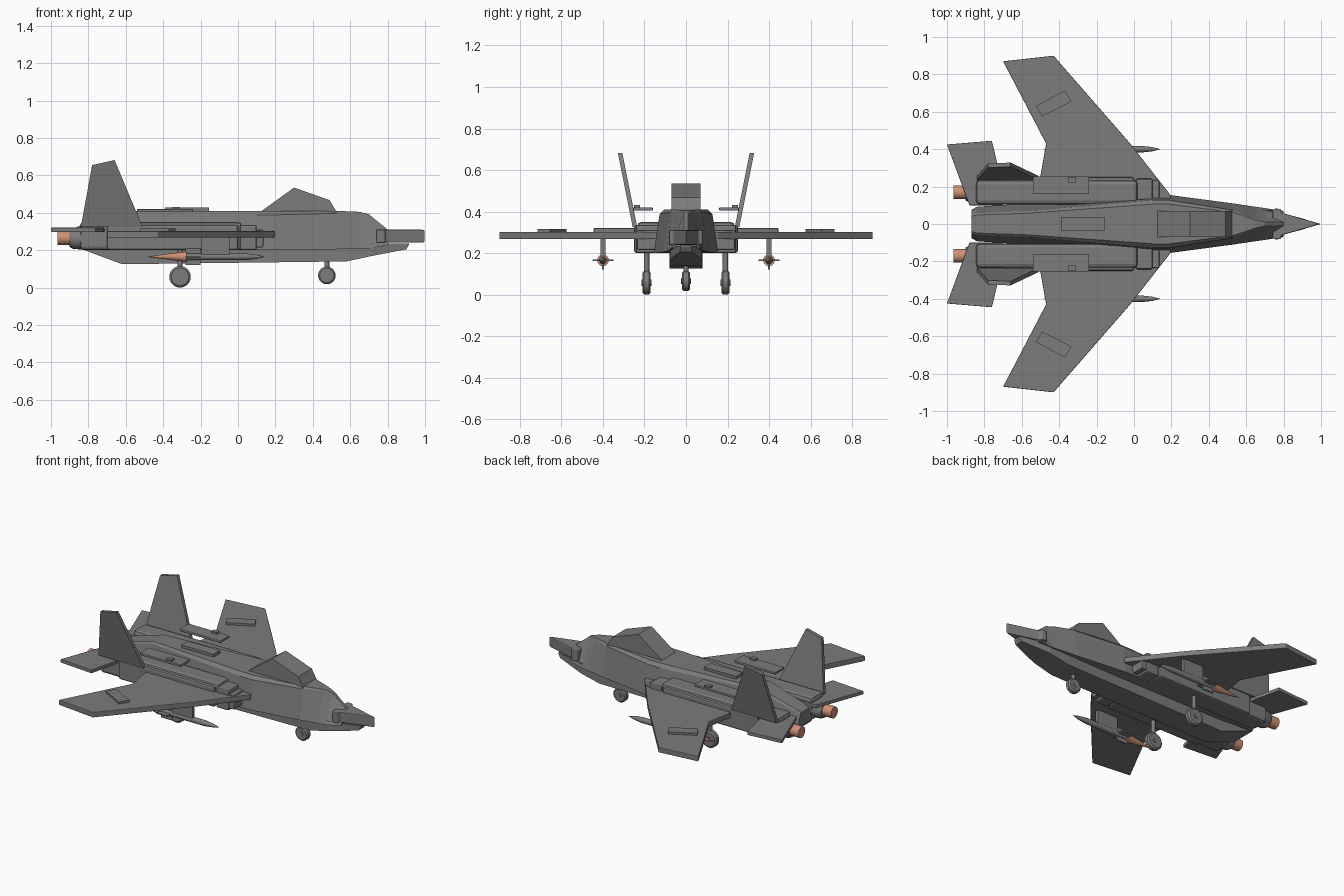
import bpy, bmesh, math
from mathutils import Vector

if "Cube" in bpy.data.objects:
    bpy.data.objects.remove(bpy.data.objects["Cube"])


def material(name, rgb):
    m = bpy.data.materials.new(name)
    m.diffuse_color = (*rgb, 1)
    m.use_nodes = True
    m.node_tree.nodes["Principled BSDF"].inputs["Base Color"].default_value = m.diffuse_color
    return m


GREY = material("airframe grey", (0.2, 0.2, 0.2))
COPPER = material("copper", (0.62, 0.28, 0.18))


def loft(name, rings, mat=GREY, mirror=False, bevel=0, smooth=False):
    """Skin a list of equal-length rings and cap both ends."""
    bm = bmesh.new()
    loops = [[bm.verts.new(p) for p in r] for r in rings]
    n = len(rings[0])
    for a, b in zip(loops, loops[1:]):
        for i in range(n):
            j = (i + 1) % n
            bm.faces.new((a[i], a[j], b[j], b[i]))
    bm.faces.new(loops[0])
    bm.faces.new(loops[-1])
    bmesh.ops.recalc_face_normals(bm, faces=bm.faces)
    me = bpy.data.meshes.new(name)
    bm.to_mesh(me)
    bm.free()
    ob = bpy.data.objects.new(name, me)
    bpy.context.collection.objects.link(ob)
    me.materials.append(mat)
    if bevel:
        mod = ob.modifiers.new("bevel", "BEVEL")
        mod.width, mod.segments = bevel, 2
        mod.limit_method = "ANGLE"
    if mirror:
        ob.modifiers.new("mirror", "MIRROR").use_axis = (False, True, False)
    if smooth:
        bpy.ops.object.select_all(action="DESELECT")
        bpy.context.view_layer.objects.active = ob
        ob.select_set(True)
        bpy.ops.object.shade_smooth_by_angle(angle=math.radians(35))
    return ob


def slab(name, outline, z0, z1, **kw):
    """Plan outline (x, y) given thickness in z."""
    return loft(name, [[(x, y, z) for x, y in outline] for z in (z0, z1)], **kw)


def side_plate(name, outline, y0, y1, **kw):
    """Side outline (x, z) given thickness in y."""
    return loft(name, [[(x, y, z) for x, z in outline] for y in (y0, y1)], **kw)


def box(name, x0, x1, y0, y1, z0, z1, **kw):
    return slab(name, [(x0, y0), (x1, y0), (x1, y1), (x0, y1)], z0, z1, **kw)


def lathe(name, profile, centre, axis="X", sides=20, **kw):
    """Turn (offset, radius) pairs about an axis through centre."""
    rings = []
    for d, r in profile:
        ring = []
        for i in range(sides):
            t = 2 * math.pi * i / sides
            c, s = r * math.cos(t), r * math.sin(t)
            p = {"X": (d, c, s), "Y": (c, d, s), "Z": (c, s, d)}[axis]
            ring.append(Vector(centre) + Vector(p))
        rings.append(ring)
    return loft(name, rings, smooth=True, **kw)


# Fuselage: x, lower z, lower half width, top z, top half width
stations = [
    (-0.87, 0.23, 0.075, 0.320, 0.045), (-0.84, 0.21, 0.092, 0.335, 0.055),
    (-0.58, 0.20, 0.110, 0.410, 0.065), (0.10, 0.20, 0.155, 0.410, 0.12),
    (0.19, 0.20, 0.155, 0.410, 0.12), (0.53, 0.205, 0.11, 0.410, 0.07),
    (0.65, 0.21, 0.092, 0.405, 0.025), (0.70, 0.21, 0.085, 0.392, 0.012),
    (0.80, 0.225, 0.07, 0.310, 0.01)]
rings = []
for x, zl, wl, zt, wt in stations:
    c = 0.12 * wt
    half = [(wl, zl), (wt + c / 2, zt - c * 1.5), (wt - c, zt)]
    rings.append([(x, y, z) for y, z in half] + [(x, -y, z) for y, z in half[::-1]])
loft("fuselage", rings)

# Belly: x, bottom z, half width, top z
belly = [(-0.86, 0.215, 0.08, 0.235), (-0.62, 0.125, 0.08, 0.235),
         (0.58, 0.14, 0.08, 0.235), (0.72, 0.17, 0.075, 0.235),
         (0.90, 0.205, 0.03, 0.235), (0.915, 0.23, 0.025, 0.236)]
loft("belly", [[(x, w, b), (x, w, t), (x, -w, t), (x, -w, b)] for x, b, w, t in belly])

# Nose and canopy
slab("nose", [(0.74, -0.075), (0.755, -0.083), (0.785, -0.08), (0.79, -0.06), (1.0, 0),
              (0.79, 0.06), (0.785, 0.08), (0.755, 0.083), (0.74, 0.075)],
     0.24, 0.31, bevel=0.006)
side_plate("canopy", [(0.12, 0.405), (0.30, 0.535), (0.49, 0.467), (0.535, 0.39)], -0.07, 0.07)

# Spine plate and raised side panels
box("spine_plate", -0.39, -0.155, -0.035, 0.035, 0.405, 0.428)
box("raised_panel", -0.54, -0.24, 0.16, 0.255, 0.404, 0.42, mirror=True, bevel=0.004)
box("panel_knob", -0.35, -0.31, 0.222, 0.25, 0.418, 0.432, mirror=True)

# Engine housings and intakes
box("engine_housing", -0.845, 0.02, 0.105, 0.235, 0.20, 0.35, mirror=True, bevel=0.02)
box("housing_side", -0.70, 0.0, 0.14, 0.25, 0.20, 0.335, mirror=True, bevel=0.012)
box("intake", 0.01, 0.10, 0.125, 0.242, 0.20, 0.335, mirror=True, bevel=0.01)
box("intake_lip", 0.095, 0.135, 0.13, 0.235, 0.215, 0.31, mirror=True, bevel=0.006)

# Wings, wing panels and tailplanes
slab("wing", [(0.195, 0.13), (0.195, 0.155), (-0.02, 0.43), (-0.43, 0.90),
              (-0.70, 0.87), (-0.47, 0.43), (-0.505, 0.23), (-0.505, 0.13)],
     0.267, 0.302, mirror=True, bevel=0.004)
slab("wing_panel", [(-0.525, 0.63), (-0.37, 0.715), (-0.335, 0.655), (-0.49, 0.575)],
     0.30, 0.316, mirror=True)
slab("tailplane", [(-1.0, 0.425), (-0.76, 0.445), (-0.72, 0.28), (-0.70, 0.10), (-0.88, 0.10)],
     0.297, 0.32, mirror=True, bevel=0.003)

# Canted fins
fin = [(-0.84, 0.325), (-0.78, 0.655), (-0.66, 0.682), (-0.51, 0.325)]
loft("fin", [[(x, 0.245 + off + (z - 0.325) * 0.2, z) for x, z in fin]
             for off in (-0.01, 0.012)], mirror=True)

# Exhausts
lathe("exhaust_collar", [(-0.90, 0.045), (-0.88, 0.055), (-0.82, 0.06)],
      (0, 0.17, 0.262), mirror=True)
lathe("exhaust_nozzle", [(-0.965, 0.037), (-0.89, 0.037)], (0, 0.17, 0.265),
      mat=COPPER, mirror=True)

# Pylons and missiles
MY, MZ = 0.4, 0.165
box("pylon", -0.195, -0.045, MY - 0.012, MY + 0.012, 0.175, 0.27, mirror=True)
lathe("missile_body", [(-0.28, 0.018), (0.04, 0.018), (0.10, 0.011), (0.14, 0.001)],
      (0, MY, MZ), mirror=True)
lathe("missile_plume", [(-0.485, 0.001), (-0.275, 0.028)], (0, MY, MZ), mat=COPPER, mirror=True)
box("missile_flat_fins", -0.28, -0.20, MY - 0.05, MY + 0.05, MZ - 0.004, MZ + 0.004, mirror=True)
box("missile_upright_fins", -0.28, -0.20, MY - 0.004, MY + 0.004, MZ - 0.045, MZ + 0.045,
    mirror=True)


# Landing gear
def gear(name, x, y, z, r, mirror):
    w = 0.02
    lathe(name + "_wheel", [(-w, r * 0.82), (-w * 0.6, r), (w * 0.6, r), (w, r * 0.82)],
          (x, y, z), "Y", 24, mirror=mirror)
    lathe(name + "_hub", [(-w - 0.004, 0.015), (w + 0.004, 0.015)],
          (x, y, z), "Y", 12, mirror=mirror)
    lathe(name + "_strut", [(z, 0.013), (0.215, 0.013)], (x, y, 0), "Z", 12, mirror=mirror)


gear("main", -0.31, 0.19, 0.0575, 0.0575, True)
gear("nose_gear", 0.475, 0, 0.065, 0.047, False)
